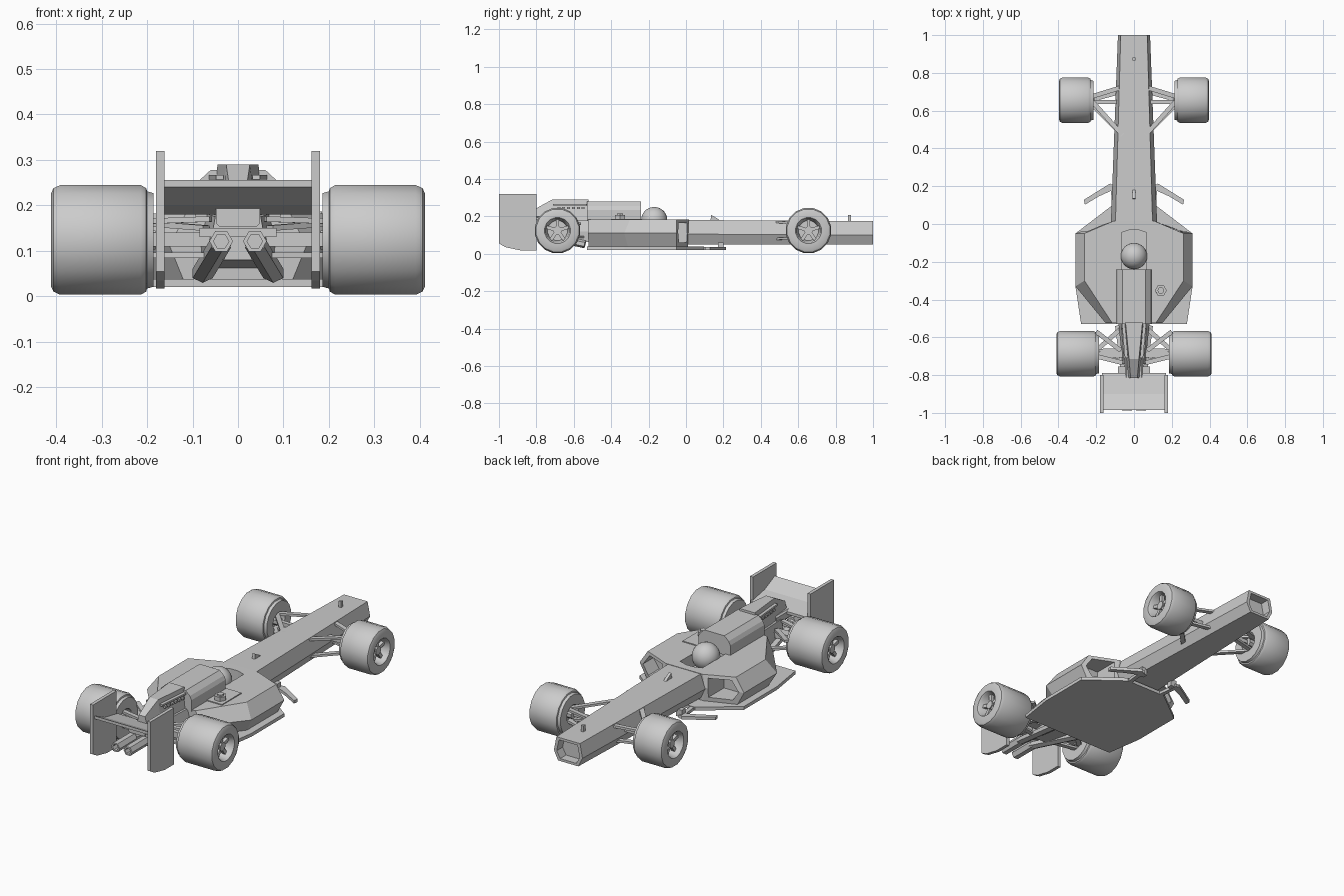
import bpy, bmesh, math
from mathutils import Vector

if "Cube" in bpy.data.objects:
    bpy.data.objects.remove(bpy.data.objects["Cube"])


def finish(name, bm, smooth=False):
    bmesh.ops.recalc_face_normals(bm, faces=bm.faces)
    me = bpy.data.meshes.new(name)
    bm.to_mesh(me)
    bm.free()
    ob = bpy.data.objects.new(name, me)
    bpy.context.collection.objects.link(ob)
    if smooth:
        bpy.ops.object.select_all(action='DESELECT')
        ob.select_set(True)
        bpy.context.view_layer.objects.active = ob
        bpy.ops.object.shade_smooth_by_angle(angle=math.radians(35))
    return ob


def loft(name, rings, closed=False, smooth=False):
    """Skin a list of point rings; cap the ends, or join last to first."""
    bm = bmesh.new()
    vs = [[bm.verts.new(p) for p in r] for r in rings]
    n = len(vs[0])
    pairs = list(zip(vs, vs[1:])) + ([(vs[-1], vs[0])] if closed else [])
    for a, b in pairs:
        for i in range(n):
            j = (i + 1) % n
            bm.faces.new((a[i], a[j], b[j], b[i]))
    if not closed:
        bm.faces.new(vs[0])
        bm.faces.new(vs[-1])
    return finish(name, bm, smooth)


def section(y, half):
    """Symmetric cross-section at y from right-half (x, z) points."""
    return [(x, y, z) for x, z in half] + [(-x, y, z) for x, z in reversed(half)]


def plan(z, half):
    """Symmetric plan outline at z from right-half (x, y) points."""
    return [(x, y, z) for x, y in half] + [(-x, y, z) for x, y in reversed(half)]


def box(name, x0, x1, y0, y1, z0, z1):
    return loft(name, [[(x0, y0, z), (x1, y0, z), (x1, y1, z), (x0, y1, z)] for z in (z0, z1)])


def bar(name, p, q, w=0.024, h=0.012, sides=4):
    """Straight strut of elliptical or box section between two points."""
    p, q = Vector(p), Vector(q)
    d = (q - p).normalized()
    u = d.cross(Vector((0, 0, 1))).normalized()
    v = u.cross(d)
    k = 0.5 / math.cos(math.pi / sides)
    off = []
    for i in range(sides):
        a = 2 * math.pi * (i + 0.5) / sides
        off.append(u * w * k * math.cos(a) + v * h * k * math.sin(a))
    return loft(name, [[p + o for o in off], [q + o for o in off]])


def wheel(name, s, y, x_in, x_out):
    """Tyre with recessed five-spoke rim; s is the side of the car."""
    R, N, zc = 0.123, 16, 0.124
    prof = [(x_in, 0.05), (x_in, 0.105), (x_in + 0.014, 0.109), (x_in + 0.016, 0.116),
            (x_in + 0.028, R), (x_out - 0.02, R), (x_out - 0.005, 0.116), (x_out, 0.105),
            (x_out, 0.07), (x_out - 0.01, 0.064), (x_out - 0.07, 0.054), (x_out - 0.07, 0.02),
            (x_in + 0.03, 0.02), (x_in + 0.03, 0.05)]
    rings = []
    for i in range(N):
        a = 2 * math.pi * (i + 0.5) / N
        rings.append([(s * x, y + r * math.cos(a), zc + r * math.sin(a)) for x, r in prof])
    loft(name + "_tyre", rings, closed=True, smooth=True)
    bar(name + "_hub", (s * (x_in - 0.005), y, zc), (s * (x_out - 0.02), y, zc), 0.042, 0.042, 8)
    for k in range(5):
        a = math.pi / 2 + 2 * math.pi * k / 5
        bar(name + "_spoke", (s * (x_out - 0.035), y, zc),
            (s * (x_out - 0.035), y + 0.062 * math.cos(a) + 1e-4, zc + 0.062 * math.sin(a)), 0.018, 0.018)


def cut(ob, cutter):
    m = ob.modifiers.new("cut", 'BOOLEAN')
    m.object = cutter
    m.solver = 'EXACT'
    cutter.hide_render = True
    cutter.hide_viewport = True


# Nose and chassis, hexagonal with a hollow tip
tip = [(0.07, 0.175), (0.085, 0.1), (0.06, 0.05)]
hole = [(0.055, 0.162), (0.068, 0.1), (0.048, 0.063)]
root = [(0.098, 0.18), (0.122, 0.105), (0.095, 0.05)]
loft("nose_chassis", [section(-0.02, root), section(0.015, root), section(1.0, tip),
                      section(1.0, hole), section(0.95, hole)])

# Floor plate
fl = [(0.12, 0.095), (0.31, -0.05), (0.31, -0.33), (0.28, -0.53)]
loft("floor_plate", [plan(0.02, fl), plan(0.038, fl)])

# Sidepods with intakes and cockpit recess
pod = loft("sidepods", [
    plan(0.036, [(0.11, 0.01), (0.27, -0.05), (0.27, -0.31), (0.12, -0.52)]),
    plan(0.11, [(0.12, 0.012), (0.31, -0.05), (0.31, -0.33), (0.15, -0.525)]),
    plan(0.182, [(0.11, 0.015), (0.262, -0.05), (0.262, -0.3), (0.115, -0.525)])])
for s in (1, -1):
    inlet = [(0.135, 0.06), (0.25, 0.06), (0.285, 0.11), (0.245, 0.165), (0.135, 0.165)]
    cut(pod, loft("intake_cutter", [[(s * x, y, z) for x, z in inlet] for y in (0.06, -0.13)]))
cock = [(0.02, -0.03), (0.066, -0.045), (0.066, -0.25)]
cut(pod, loft("cockpit_cutter", [plan(0.11, cock), plan(0.22, cock)]))

# Driver helmet
bm = bmesh.new()
bmesh.ops.create_uvsphere(bm, u_segments=24, v_segments=14, radius=0.07)
bmesh.ops.translate(bm, verts=bm.verts, vec=(0, -0.17, 0.18))
finish("helmet", bm, True)

# Engine cover, tail fin and its vents
cov = [(0.095, 0.175), (0.095, 0.235), (0.085, 0.255), (0.06, 0.278)]
loft("engine_cover", [section(y, cov) for y in (-0.24, -0.53)])
loft("tail_fin", [section(-0.52, [(0.058, 0.17), (0.045, 0.29)]),
                  section(-0.715, [(0.042, 0.18), (0.026, 0.29)]),
                  section(-0.815, [(0.03, 0.19), (0.018, 0.235)])])
for s in (1, -1):
    bar("vent_rail", (s * 0.056, -0.53, 0.262), (s * 0.04, -0.71, 0.262), 0.016, 0.01)
    for i in range(6):
        x, y = s * (0.057 - 0.0025 * i), -0.55 - 0.026 * i
        box("vent_slat", x - 0.006, x + 0.006, y - 0.008, y + 0.008, 0.238, 0.25)

# Filler cap on its pad
box("filler_pad", 0.09, 0.185, -0.4, -0.235, 0.178, 0.187)
bar("filler_cap", (0.142, -0.352, 0.18), (0.1421, -0.352, 0.208), 0.054, 0.054, 6)
bar("filler_knob", (0.142, -0.352, 0.2), (0.1421, -0.352, 0.216), 0.032, 0.032, 6)

# Small fins on the nose
loft("windscreen_fin", [[(x, 0.13, 0.17), (x, 0.185, 0.175), (x, 0.165, 0.19), (x, 0.135, 0.207)]
                        for x in (-0.008, 0.008)])
box("nose_pin", -0.007, 0.007, 0.865, 0.882, 0.17, 0.208)

# Gearbox and rounded tail block
gb = [(0.078, 0.06), (0.085, 0.12), (0.07, 0.182)]
gb2 = [(0.055, 0.08), (0.06, 0.12), (0.05, 0.175)]
loft("gearbox", [section(-0.5, gb), section(-0.74, gb2)])
tail = [(0.04, 0.152), (0.048, 0.16), (0.048, 0.193), (0.04, 0.2)]
loft("tail_block", [section(y, tail) for y in (-0.7, -0.86)])
box("rear_crossbar", -0.085, 0.085, -0.79, -0.755, 0.13, 0.15)

# Rear wing
loft("rear_wing", [section(-0.79, [(0.17, 0.18), (0.17, 0.195)]),
                   section(-0.9, [(0.17, 0.2), (0.17, 0.216)]),
                   section(-0.985, [(0.17, 0.24), (0.17, 0.256)])])
plate = [(-0.8, 0.32), (-1.0, 0.32), (-1.0, 0.055), (-0.965, 0.035), (-0.88, 0.017), (-0.8, 0.017)]

for s in (1, -1):
    wheel("front_wheel", s, 0.655, 0.215, 0.397)
    wheel("rear_wheel", s, -0.687, 0.186, 0.411)

    # Wing end plate
    loft("wing_end_plate", [[(s * x, y, z) for y, z in plate] for x in (0.162, 0.18)])

    # Exhaust with hexagonal hollow tip
    bar("exhaust_riser", (s * 0.078, -0.54, 0.05), (s * 0.037, -0.86, 0.118), 0.044, 0.036, 6)
    rings = []
    for y, r in ((-0.84, 0.026), (-0.988, 0.026), (-0.988, 0.017), (-0.94, 0.017)):
        rings.append([(s * 0.037 + r * math.cos(k * math.pi / 3), y,
                       0.121 + r * math.sin(k * math.pi / 3)) for k in range(6)])
    loft("exhaust_tip", rings)

    # Front suspension
    hub = s * 0.24
    bar("front_upper_arm", (s * 0.06, 0.725, 0.168), (hub, 0.67, 0.155))
    bar("front_upper_trailing_arm", (s * 0.06, 0.47, 0.172), (hub, 0.67, 0.155))
    bar("front_lower_arm", (s * 0.07, 0.70, 0.08), (hub, 0.655, 0.085))
    bar("front_lower_trailing_arm", (s * 0.07, 0.48, 0.08), (hub, 0.65, 0.085))
    bar("steering_rod", (s * 0.08, 0.645, 0.125), (hub, 0.645, 0.125), 0.022, 0.02)

    # Rear suspension
    hub = s * 0.2
    bar("rear_upper_arm", (s * 0.06, -0.735, 0.17), (hub, -0.7, 0.165))
    bar("rear_upper_leading_arm", (s * 0.07, -0.555, 0.09), (hub, -0.67, 0.09))
    bar("rear_lower_arm", (s * 0.05, -0.73, 0.09), (hub, -0.7, 0.09))
    bar("rear_leading_arm", (s * 0.07, -0.67, 0.15), (hub, -0.57, 0.16))
    bar("drive_shaft", (s * 0.04, -0.68, 0.125), (hub, -0.687, 0.125), 0.05, 0.03)

    # Turning vane ahead of the sidepod
    vane = [(0.1, 0.205), (0.1, 0.17), (0.245, 0.1), (0.262, 0.13), (0.12, 0.215)]
    vane = [(0.10, 0.185), (0.125, 0.215), (0.195, 0.172), (0.265, 0.128), (0.26, 0.102), (0.185, 0.147)]
    loft("turning_vane", [[(s * x, y, z) for x, y in vane] for z in (0.02, 0.036)])
    bar("vane_stay", (s * 0.115, 0.21, 0.028), (s * 0.1, 0.06, 0.028), 0.022, 0.016)
    box("vane_mount", s * 0.08, s * 0.115, 0.17, 0.2, 0.022, 0.06)
